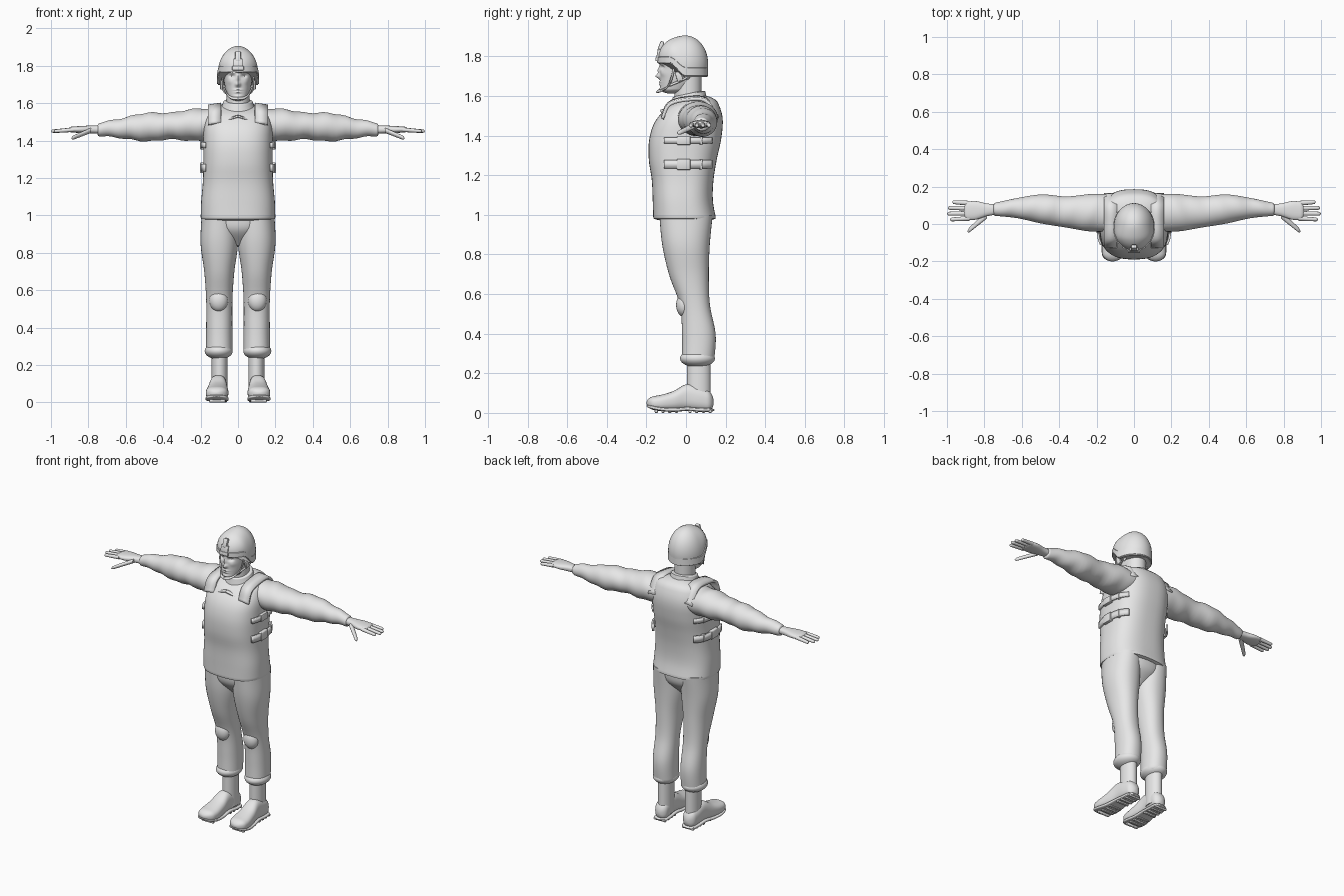
import bpy, bmesh, math
from mathutils import Vector, Matrix

if "Cube" in bpy.data.objects:
    bpy.data.objects.remove(bpy.data.objects["Cube"])

shade = (0.8, 0.8, 0.8, 1)
grey = bpy.data.materials.new("plain grey")
grey.use_nodes = True
grey.diffuse_color = shade
grey.node_tree.nodes["Principled BSDF"].inputs["Base Color"].default_value = shade


def finish(name, bm, mirrored=False, warp=None):
    """Turn a bmesh into a smooth object, optionally mirrored across x."""
    if warp:
        for vert in bm.verts:
            warp(vert.co)
    bmesh.ops.recalc_face_normals(bm, faces=bm.faces)
    mesh = bpy.data.meshes.new(name)
    bm.to_mesh(mesh)
    bm.free()
    mesh.materials.append(grey)
    for polygon in mesh.polygons:
        polygon.use_smooth = True
    mesh.set_sharp_from_angle(angle=math.radians(45))
    obj = bpy.data.objects.new(name, mesh)
    bpy.context.collection.objects.link(obj)
    if mirrored:
        obj.modifiers.new("mirror", "MIRROR")
    return obj


def along(values, t):
    """Smooth curve through evenly spaced values; a single number is constant."""
    if not isinstance(values, (tuple, list)):
        return values
    padded = [2 * values[0] - values[1], *values, 2 * values[-1] - values[-2]]
    i = min(int(t * (len(values) - 1)), len(values) - 2)
    f = t * (len(values) - 1) - i
    a, b, c, d = padded[i:i + 4]
    return b + f / 2 * (c - a + f * (2 * a - 5 * b + 4 * c - d + f * (3 * b - a - 3 * c + d)))


def rounding(t, length):
    """Quarter-circle falloff over the last stretch before an end."""
    return math.sqrt(1 - (1 - t / length) ** 2) if t < length else 1


def signed_power(value, power):
    return math.copysign(abs(value) ** (2 / power), value)


def loft(name, axis, span, centre, radii, power=2, slope=0, start=0, end=0,
         sides=40, rings=40, mirrored=False, warp=None):
    """Skin superellipse rings along an axis; start and end are rounded lengths."""
    bm, previous = bmesh.new(), None
    for k in range(rings + 1):
        t = (1 - math.cos(math.pi * k / rings)) / 2
        scale = max(rounding(t, start) * rounding(1 - t, end), .01)
        position, lean = along(span, t), along(slope, t)
        u, v = (along(channel, t) for channel in centre)
        a, b = (along(channel, t) * scale for channel in radii)
        ring = []
        for i in range(sides):
            angle = math.tau * i / sides
            p = u + a * signed_power(math.cos(angle), power)
            q = b * signed_power(math.sin(angle), power)
            co = {"x": (position, p, v + q), "y": (p, position, v + q),
                  "z": (p, v + q, position + lean * q)}[axis]
            ring.append(bm.verts.new(co))
        if previous:
            for i in range(sides):
                j = (i + 1) % sides
                bm.faces.new((previous[i], previous[j], ring[j], ring[i]))
        else:
            bm.faces.new(ring)
        previous = ring
    bm.faces.new(previous)
    return finish(name, bm, mirrored, warp)


def ribbon(name, path, width, thickness):
    """Mirrored strap: a path of x, y and z curves swept by a width vector."""
    bm, half, previous = bmesh.new(), Vector(width) / 2, None
    for k in range(25):
        point = Vector([along(channel, k / 24) for channel in path])
        pair = [bm.verts.new(point - half), bm.verts.new(point + half)]
        if previous:
            bm.faces.new((*previous, *reversed(pair)))
        previous = pair
    obj = finish(name, bm)
    solid = obj.modifiers.new("thickness", "SOLIDIFY")
    solid.thickness, solid.offset = thickness, 0
    obj.modifiers.new("mirror", "MIRROR")


def box(name, centre, size, tilt=0, mirrored=False):
    """Box with rounded edges."""
    bm = bmesh.new()
    bmesh.ops.create_cube(bm, size=1, matrix=Matrix.Translation(centre)
                          @ Matrix.Rotation(tilt, 4, "X") @ Matrix.Diagonal((*size, 1)))
    bmesh.ops.bevel(bm, geom=bm.edges[:], offset=min(size) / 4, segments=2,
                    profile=.5, affect="EDGES")
    finish(name, bm, mirrored)


def ball(name, centre, size):
    """Mirrored ellipsoid."""
    bm = bmesh.new()
    bmesh.ops.create_uvsphere(bm, u_segments=24, v_segments=14, radius=1,
                              matrix=Matrix.Translation(centre) @ Matrix.Diagonal((*size, 1)))
    finish(name, bm, mirrored=True)


# Trousers, bloused over the boots
loft("trouser_leg", "z", span=(.24, 1), centre=(.1, (.06, .065, .045, .015, 0, 0)),
     radii=((.07, .07, .07, .08, .1, .095), (.08, .085, .076, .1, .12, .135)),
     power=2.2, start=.04, mirrored=True)
loft("trouser_cuff", "z", span=(.23, .32), centre=(.103, .058), radii=(.075, .088),
     start=.5, end=.5, mirrored=True)
loft("trouser_seat", "z", span=(.84, 1), centre=(0, 0),
     radii=((.03, .14, .18), (.05, .12, .135)), power=2.3)
ball("knee_pad", centre=(.103, -.01, .545), size=(.05, .04, .06))

# Boots
loft("boot_shaft", "z", span=(.04, .27), centre=(.098, .065), radii=(.043, .06), mirrored=True)
loft("boot_foot", "y", span=(-.2, .14), centre=((.115, .1), (.05, .05, .06, .08, .07, .055)),
     radii=((.05, .06, .055, .046, .046, .04), (.03, .04, .05, .065, .06, .05)),
     power=2.5, start=.12, end=.1, mirrored=True)
loft("boot_sole", "y", span=(-.2, .144), centre=((.115, .1), (.035, .02, .015, .02, .015, .015)),
     radii=((.05, .062, .056, .048, .048, .045), .01),
     power=4, start=.1, end=.1, mirrored=True)
for step in (0, 1, 2, 3, 5, 6, 7, 8):
    y = -.15 + step * .034
    box("sole_tread", centre=(.106 - y * .03, y, .008), size=(.085, .016, .016), mirrored=True)

# Vest and jacket collar
VEST_POWER = 2.6
loft("vest", "z", span=(.965, 1.6), centre=(0, (-.005, -.016, -.017, -.016, -.003, .018, .035)),
     radii=((.2, .197, .188, .185, .185, .18, .14), (.16, .152, .156, .172, .181, .165, .1)),
     power=VEST_POWER, slope=(0, 0, 0, 0, .2), start=.03, end=.08, sides=64)
loft("collar", "z", span=(1.53, 1.617), centre=(0, .015),
     radii=((.11, .09, .075), (.1, .09, .08)), slope=.2, end=.1)
ribbon("shoulder_strap", path=(.125, (-.12, -.085, 0, .1, .16), (1.49, 1.56, 1.585, 1.58, 1.49)),
       width=(.07, 0, -.01), thickness=.016)
ribbon("neckline_trim", path=((0, .07), (-.12, -.11), (1.53, 1.51)),
       width=(0, .02, .006), thickness=.008)

# Side straps with buckles, following the round of the vest
for height, width in ((1.375, .03), (1.255, .042)):
    ys = [-.11 + .03 * k for k in range(9)]
    xs = [.194 * (1 - abs((y + .01) / .18) ** VEST_POWER) ** (1 / VEST_POWER) for y in ys]
    ribbon("side_strap", path=(xs, ys, height), width=(0, 0, width), thickness=.012)
    box("strap_buckle", centre=(.192, -.012, height), size=(.024, .07, width + .014), mirrored=True)
    box("strap_slider", centre=(.18, .075, height), size=(.02, .016, width + .01), mirrored=True)


# Sleeves with gentle cloth folds
def folds(co):
    co.z += .003 * math.sin(co.x * 55 + co.y * 20)


loft("sleeve", "x", span=(.1, .753), centre=((.06, .06, .064, .08, .085, .078), (1.49, 1.46)),
     radii=((.1, .1, .083, .078, .054, .033), (.08, .086, .071, .076, .053, .033)),
     end=.01, mirrored=True, warp=folds)

# Hands
loft("palm", "x", span=(.73, .91), centre=((.078, .07), 1.459),
     radii=((.026, .035, .05, .046), (.022, .02, .014)), power=2.4, end=.12, mirrored=True)
for i, finger in enumerate(("index", "middle", "ring", "little")):
    y = .03 + .027 * i
    loft(finger + "_finger", "x", span=(.88, 1 - .01 * (i - 1.3) ** 2),
         centre=((y, y + (y - .07) * .15), (1.458, 1.45)),
         radii=((.013, .01), (.012, .009)), end=.1, sides=16, rings=16, mirrored=True)
loft("thumb", "x", span=(.785, .89), centre=((.05, -.04), (1.455, 1.412)),
     radii=((.02, .013), (.014, .011)), end=.15, sides=16, rings=16, mirrored=True)


# Head: features are soft bumps pushed out of the face
def bump(co, x, z, width, height, depth):
    distance = ((abs(co.x) - x) / width) ** 2 + ((co.z - z) / height) ** 2
    return depth * math.exp(-distance)


def face(co):
    if co.y < -.04:
        nose = bump(co, 0, 1.7, .012, .012, .022) + bump(co, 0, 1.73, .008, .02, .011)
        socket = bump(co, .032, 1.745, .015, .01, -.013)
        brow = bump(co, .03, 1.764, .02, .006, .005)
        lips = bump(co, 0, 1.671, .02, .005, .007) + bump(co, 0, 1.658, .017, .005, .007)
        chin = bump(co, 0, 1.632, .02, .01, .006)
        cheek = bump(co, .045, 1.715, .015, .015, .004)
        co.y -= nose + socket + brow + lips + chin + cheek


loft("head", "z", span=(1.612, 1.86), centre=(0, (-.07, -.04, -.022, -.015, -.01)),
     radii=((.045, .066, .077, .08, .06), (.06, .09, .11, .11, .08)),
     power=2.2, start=.1, sides=96, rings=110, warp=face)
loft("neck", "z", span=(1.57, 1.72), centre=(0, .01), radii=(.061, .068))
ball("eye", centre=(.032, -.1, 1.745), size=(.013, .012, .008))
ball("ear", centre=(.08, .005, 1.715), size=(.012, .02, .032))


# Helmet: its rim drops from the brow to the nape
def nape(co):
    t = min(max(co.y / .085 + 1, 0), 1)
    co.z -= t * t * (3 - 2 * t) * (1.906 - co.z) / 2


loft("helmet_shell", "z", span=(1.767, 1.906), centre=(0, (-.018, -.005)),
     radii=(.108, .126), end=.75, sides=64, warp=nape)
loft("helmet_band", "z", span=(1.765, 1.803), centre=(0, -.018),
     radii=(.112, .1285), start=.15, end=.15, sides=64, warp=nape)
box("mount_base", centre=(0, -.137, 1.815), size=(.05, .018, .045), tilt=-.2)
box("mount_arm", centre=(0, -.128, 1.85), size=(.03, .02, .055), tilt=-.35)
box("mount_clip", centre=(0, -.147, 1.787), size=(.062, .014, .022), tilt=-.1)

# Chin straps
ribbon("front_chin_strap", path=((.085, .08, .06, .035, 0), (-.06, -.07, -.09, -.125, -.145),
                                 (1.75, 1.7, 1.65, 1.628, 1.624)),
       width=(0, .012, .012), thickness=.007)
ribbon("rear_chin_strap", path=((.094, .086, .066), (.04, -.01, -.08), (1.72, 1.685, 1.655)),
       width=(0, .008, .014), thickness=.007)
box("chin_strap_pad", centre=(.088, -.035, 1.7), size=(.014, .03, .05), tilt=.3, mirrored=True)
